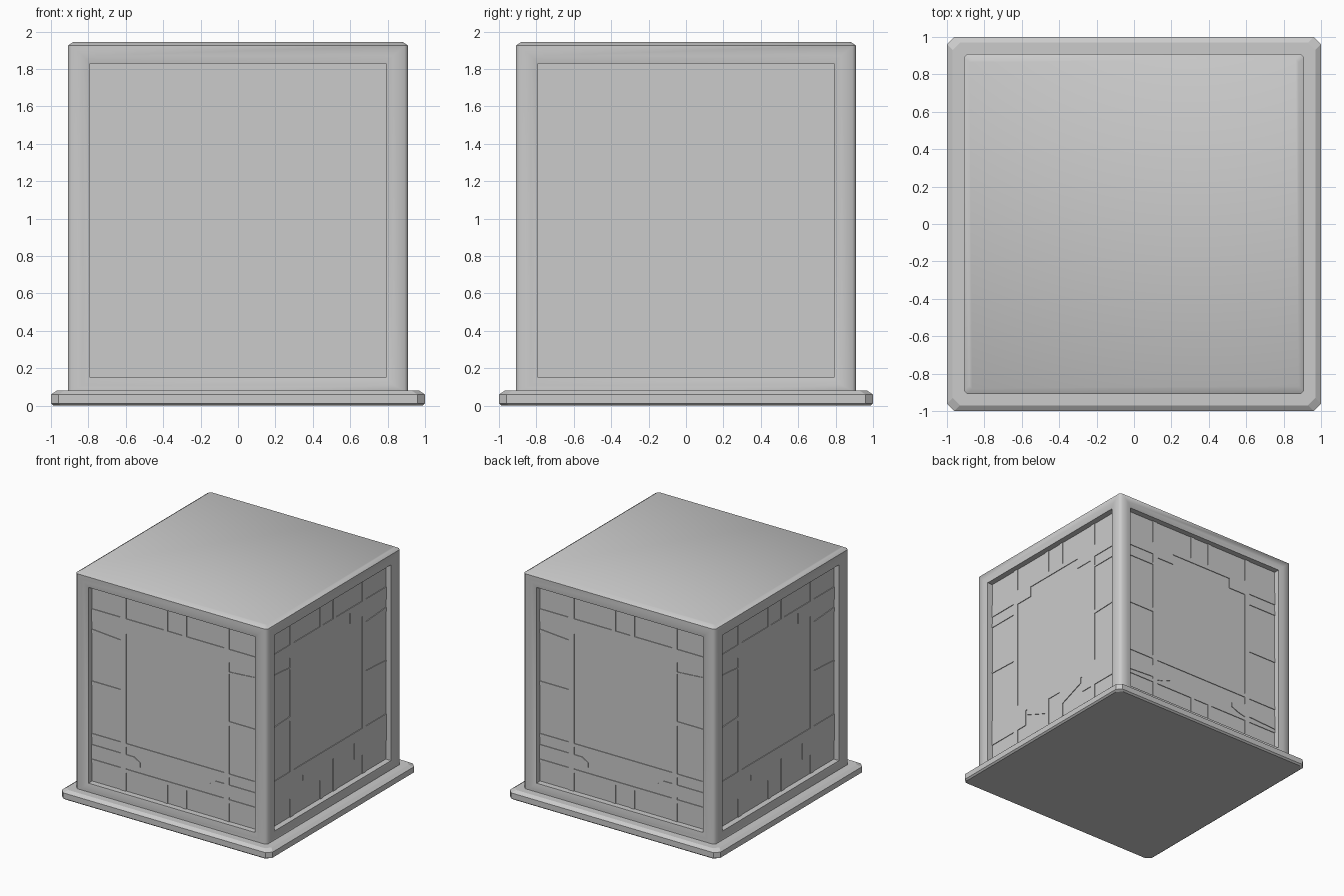
import bpy, bmesh, math
from mathutils import Matrix, Vector

if "Cube" in bpy.data.objects:
    bpy.data.objects.remove(bpy.data.objects["Cube"])

grey = bpy.data.materials.new("light grey")
grey.diffuse_color = (0.6, 0.6, 0.6, 1)
grey.use_nodes = True
grey.node_tree.nodes["Principled BSDF"].inputs["Base Color"].default_value = grey.diffuse_color


def finish(name, bm, smooth=False):
    bmesh.ops.remove_doubles(bm, verts=bm.verts, dist=0.0005)
    if smooth:
        bmesh.ops.recalc_face_normals(bm, faces=bm.faces)
    me = bpy.data.meshes.new(name)
    bm.to_mesh(me)
    bm.free()
    me.materials.append(grey)
    ob = bpy.data.objects.new(name, me)
    bpy.context.collection.objects.link(ob)
    if smooth:
        bpy.ops.object.select_all(action='DESELECT')
        bpy.context.view_layer.objects.active = ob
        ob.select_set(True)
        bpy.ops.object.shade_smooth_by_angle(angle=math.radians(46))
    return ob


def face(bm, pts, rot=Matrix.Identity(3)):
    return bm.faces.new([bm.verts.new(rot @ Vector(p)) for p in pts])


def octagon(r, c, z):
    s = r - c
    return [(s, -r, z), (r, -s, z), (r, s, z), (s, r, z),
            (-s, r, z), (-r, s, z), (-r, -s, z), (-s, -r, z)]


def stack(bm, rings):
    for a, b in zip(rings, rings[1:]):
        for i in range(len(a)):
            j = (i + 1) % len(a)
            face(bm, (a[i], a[j], b[j], b[i]))


# plinth with cut corners and a bevelled top edge
bm = bmesh.new()
rings = [octagon(0.985, 0.04, 0), octagon(1.0, 0.04, 0.012),
         octagon(1.0, 0.04, 0.06), octagon(0.97, 0.04, 0.08)]
stack(bm, rings)
face(bm, rings[0][::-1])
face(bm, rings[-1])
finish("plinth", bm)

# body: stepped frame and recessed panel on each side, bevelled corners and top
PANEL = 0.85
bm = bmesh.new()
steps = [(0.89, 0.08, 1.925, 0.91), (0.83, 0.11, 1.87, 0.91),
         (0.79, 0.15, 1.83, 0.90), (0.79, 0.15, 1.83, PANEL)]
for k in range(4):
    rot = Matrix.Rotation(k * math.pi / 2, 3, 'Z')
    loops = [[(-u, -d, a), (u, -d, a), (u, -d, b), (-u, -d, b)] for u, a, b, d in steps]
    for p, q in zip(loops, loops[1:]):
        for i in range(4):
            j = (i + 1) % 4
            face(bm, (p[i], p[j], q[j], q[i]), rot)
    face(bm, loops[-1], rot)
    face(bm, ((.89, -.91, .08), (.91, -.89, .08), (.91, -.89, 1.925), (.89, -.91, 1.925)), rot)
top = octagon(0.88, 0.015, 1.945)
stack(bm, [octagon(0.91, 0.02, 1.925), top])
face(bm, top)
face(bm, octagon(0.91, 0.02, 0.08)[::-1])
finish("body_frame", bm, True)


# lattice: thin plates on the panels, drawn for one half and mirrored
def rect(a, b, c, d):
    return [(a, c), (b, c), (b, d), (a, d)]


common = [
    rect(.465, .515, .15, 1.83), rect(.07, .11, 1.63, 1.83), rect(.07, .11, .15, .31),
    rect(0, .465, 1.59, 1.63), rect(.515, .79, 1.52, 1.63), rect(.30, .465, 1.50, 1.59),
    [(.515, 1.42), (.79, 1.42), (.79, 1.455), (.515, 1.435)],
]
front = common + [
    rect(.515, .79, .975, 1.01), rect(0, .465, .53, .56), rect(.515, .79, .53, .56),
    rect(0, .465, .31, .34), rect(.515, .79, .31, .34),
    [(.33, .39), (.40, .36), (.465, .345), (.465, .465), (.39, .465), (.33, .43)],
    [(.515, .36), (.79, .345), (.79, .465), (.515, .465)],
]
side = common + [
    [(.515, .98), (.79, .99), (.79, 1.0), (.515, 1.015)],
    rect(.515, .79, .31, .54), rect(.36, .465, .31, .54), rect(0, .36, .45, .54),
    [(.07, .31), (.11, .31), (.34, .40), (.34, .45), (.0, .45), (.0, .43), (.07, .43)],
]
T = 0.006
for k, name in enumerate(("front", "right", "back", "left")):
    rot = Matrix.Rotation(k * math.pi / 2, 3, 'Z')
    bm = bmesh.new()
    for poly in (side if k % 2 else front):
        for m in (1, -1):
            pts = [(m * u, z) for u, z in poly][::m]
            face(bm, [(u, -PANEL - T, z) for u, z in pts], rot)
            for (u, z), (v, w) in zip(pts, pts[1:] + pts[:1]):
                if abs(u) + abs(v) < 0.001:
                    continue
                face(bm, ((u, -PANEL, z), (v, -PANEL, w),
                          (v, -PANEL - T, w), (u, -PANEL - T, z)), rot)
    finish(name + "_lattice", bm)
